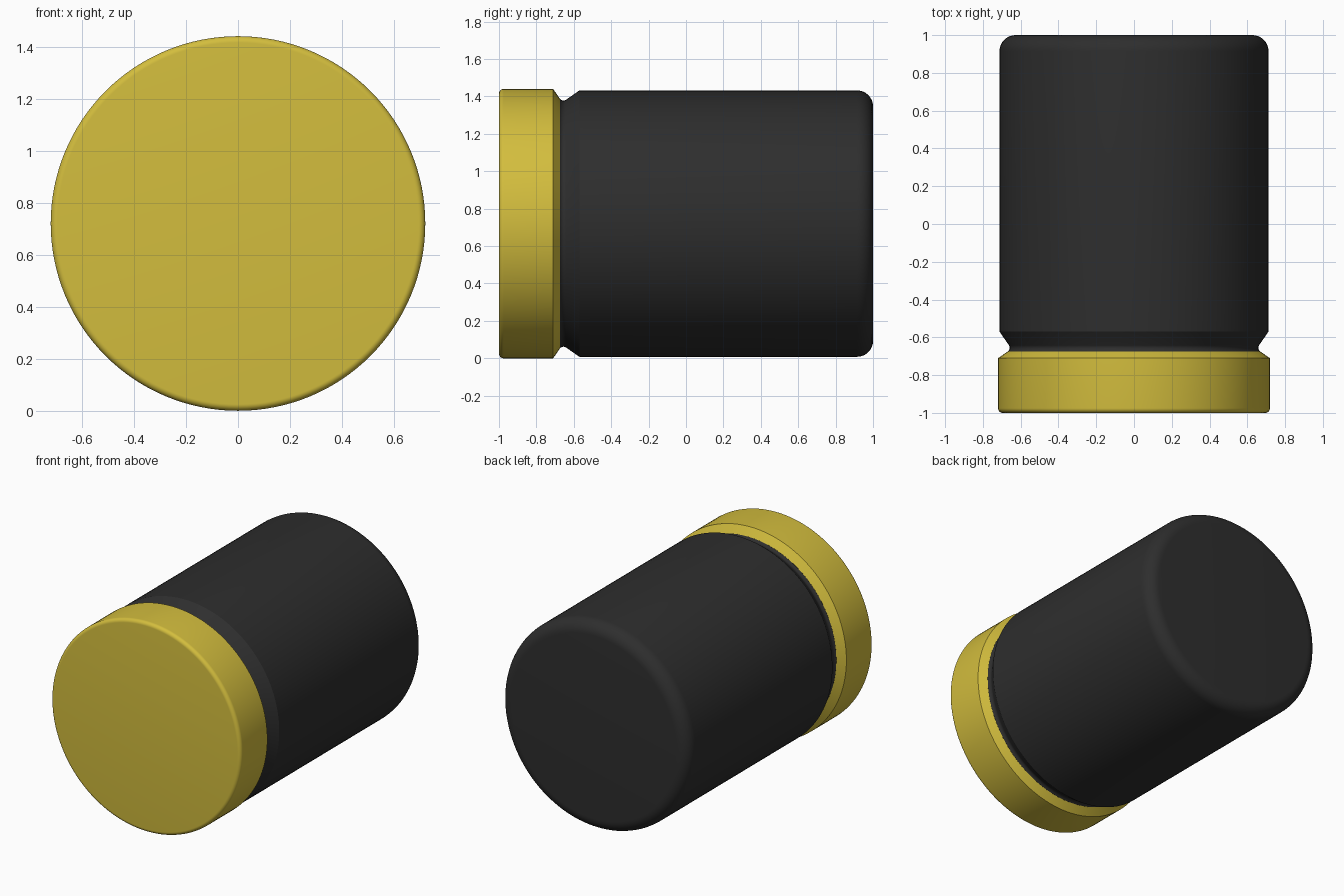
import bpy, bmesh
from math import sin, cos, pi, radians

AXIS_Z = 0.72
SEGMENTS = 128

default = bpy.data.objects.get("Cube")
if default:
    bpy.data.objects.remove(default, do_unlink=True)


def material(name, colour):
    mat = bpy.data.materials.new(name)
    mat.use_nodes = True
    mat.diffuse_color = colour
    bsdf = next(n for n in mat.node_tree.nodes if n.type == 'BSDF_PRINCIPLED')
    bsdf.inputs["Base Color"].default_value = colour
    bsdf.inputs["Roughness"].default_value = 0.6
    return mat


def arc(y, r, radius, start, end, steps=8):
    """Profile points (y, r) along an arc, angles in degrees from +y."""
    angles = [radians(start + (end - start) * i / steps) for i in range(steps + 1)]
    return [(y + radius * cos(a), r + radius * sin(a)) for a in angles]


def lathe(name, profile, mat):
    """Spin a (y, r) profile around the lengthwise axis."""
    bm = bmesh.new()
    verts = [bm.verts.new((0, y, AXIS_Z + r)) for y, r in profile]
    edges = [bm.edges.new(pair) for pair in zip(verts, verts[1:])]
    bmesh.ops.spin(bm, geom=verts + edges, cent=(0, 0, AXIS_Z), axis=(0, 1, 0),
                   angle=2 * pi, steps=SEGMENTS, use_duplicate=False)
    bmesh.ops.remove_doubles(bm, verts=bm.verts, dist=0.0001)
    bmesh.ops.recalc_face_normals(bm, faces=bm.faces)
    # Point the normals outwards on the flat end
    end = max(bm.faces, key=lambda f: abs(f.calc_center_median().y))
    if end.normal.y * end.calc_center_median().y < 0:
        bmesh.ops.reverse_faces(bm, faces=bm.faces)
    mesh = bpy.data.meshes.new(name)
    bm.to_mesh(mesh)
    bm.free()
    mesh.materials.append(mat)
    obj = bpy.data.objects.new(name, mesh)
    bpy.context.collection.objects.link(obj)
    bpy.ops.object.select_all(action='DESELECT')
    obj.select_set(True)
    bpy.context.view_layer.objects.active = obj
    bpy.ops.object.shade_smooth_by_angle(angle=radians(24))
    return obj


yellow = material("mustard yellow", (0.65, 0.51, 0.047, 1))
black = material("soft black", (0.027, 0.027, 0.027, 1))

# Front cap: flat face, small rounded rim, chamfered back edge
cap = [(-1, 0)] + arc(-0.975, 0.695, 0.025, 180, 90)
cap += [(-0.71, 0.72), (-0.675, 0.668)]
lathe("front_cap", cap, yellow)

# Body: rounded groove, flared shoulder, straight barrel, rounded back end
body = [(-0.675, 0.668)] + arc(-0.655, 0.682, 0.024, 216, 301)
body += [(-0.57, 0.712)] + arc(0.915, 0.627, 0.085, 90, 0) + [(1, 0)]
lathe("barrel", body, black)
